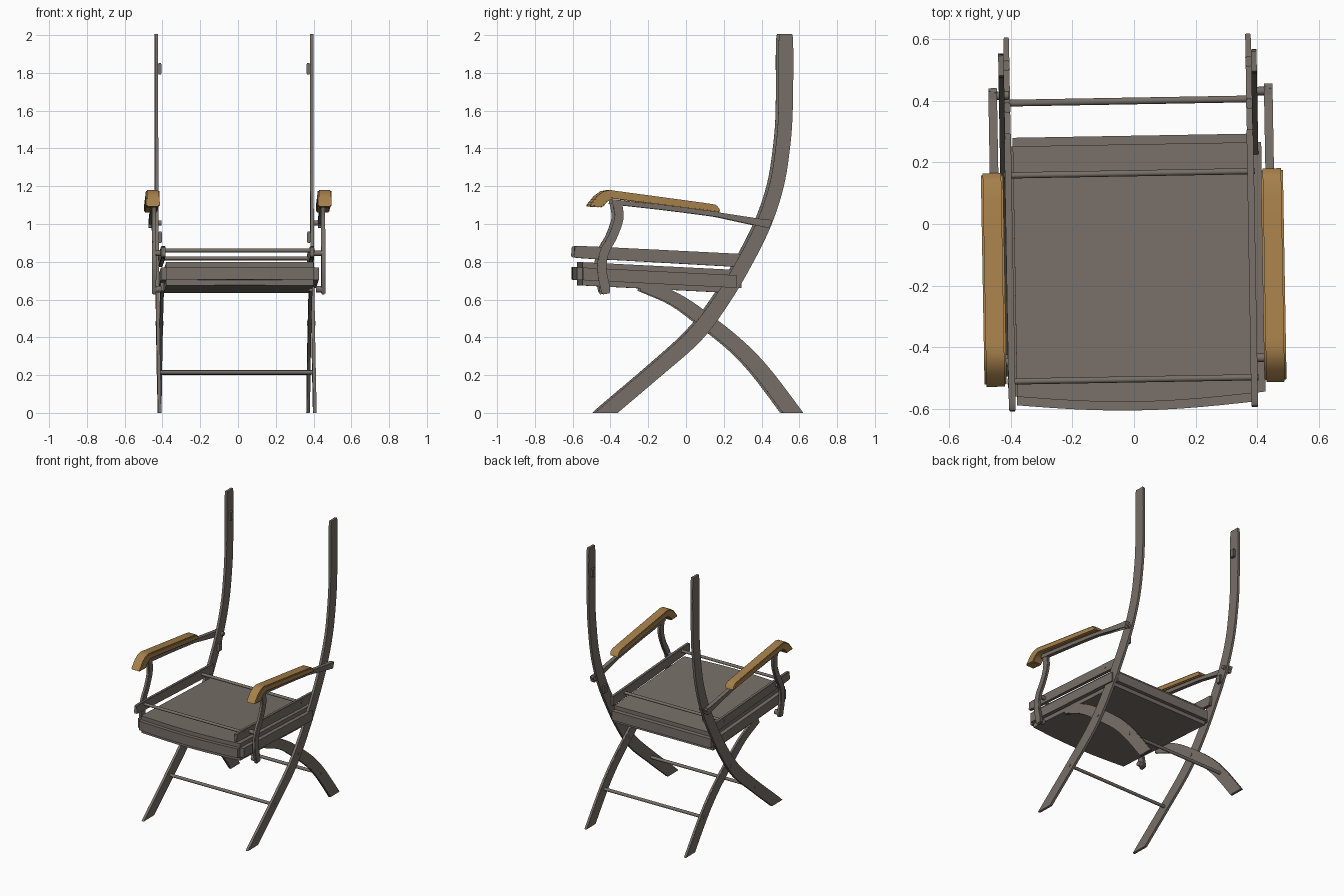
import bpy, bmesh, math
from mathutils import Matrix, Vector

old = bpy.data.objects.get("Cube")
if old:
    bpy.data.objects.remove(old, do_unlink=True)


def material(name, rgb):
    m = bpy.data.materials.new(name)
    m.use_nodes = True
    m.diffuse_color = (*rgb, 1)
    m.node_tree.nodes["Principled BSDF"].inputs["Base Color"].default_value = (*rgb, 1)
    return m


GREY = material("warm grey", (0.185, 0.16, 0.138))
WOOD = material("golden wood", (0.38, 0.215, 0.07))
TURN = Matrix.Rotation(math.radians(1), 4, 'Z')   # the whole chair stands slightly turned
FRAME_X, ARM_X = -0.012, -0.004                   # small sideways offsets


def finish(name, bm, mat, bevel=0.0, segments=2):
    """Round sharp edges, turn the part and make it an object."""
    bmesh.ops.recalc_face_normals(bm, faces=bm.faces)
    if bevel:
        sharp = [e for e in bm.edges if e.calc_face_angle(0) > math.radians(35)]
        bmesh.ops.bevel(bm, geom=sharp, offset=bevel, segments=segments,
                        affect='EDGES', clamp_overlap=True)
    bmesh.ops.transform(bm, matrix=TURN, verts=bm.verts)
    me = bpy.data.meshes.new(name)
    bm.to_mesh(me)
    bm.free()
    me.materials.append(mat)
    ob = bpy.data.objects.new(name, me)
    bpy.context.collection.objects.link(ob)
    bpy.ops.object.select_all(action='DESELECT')
    ob.select_set(True)
    bpy.context.view_layer.objects.active = ob
    bpy.ops.object.shade_smooth_by_angle(angle=math.radians(40))
    return ob


def smooth_path(pts, steps=5):
    """Catmull-Rom through (y, z, width) points."""
    p = [Vector(q) for q in pts]
    p = [2 * p[0] - p[1]] + p + [2 * p[-1] - p[-2]]
    out = []
    for a, b, c, d in zip(p, p[1:], p[2:], p[3:]):
        for i in range(steps):
            t = i / steps
            out.append(0.5 * (2 * b + (c - a) * t + (2 * a - 5 * b + 4 * c - d) * t * t
                              + (3 * b - a - 3 * c + d) * t ** 3))
    return out + [p[-2]]


def ribbon_outline(pts, steps=5):
    """Closed side outline of a bar that follows a path."""
    path = smooth_path(pts, steps)
    left, right = [], []
    for i, q in enumerate(path):
        t = path[min(i + 1, len(path) - 1)] - path[max(i - 1, 0)]
        n = Vector((-t.y, t.x)).normalized() * q.z / 2
        left.append((q.x + n.x, q.y + n.y))
        right.append((q.x - n.x, q.y - n.y))
    return left + right[::-1]


def plate(outline, x0, x1):
    """Side outline extruded across x."""
    bm = bmesh.new()
    f = bm.faces.new([bm.verts.new((x0, y, z)) for y, z in outline])
    ext = bmesh.ops.extrude_face_region(bm, geom=[f])["geom"]
    bmesh.ops.translate(bm, vec=(x1 - x0, 0, 0),
                        verts=[v for v in ext if isinstance(v, bmesh.types.BMVert)])
    return bm


def pair(name, outline, inner, outer, offset, mat=GREY, bevel=0.004, ground=False):
    """The same plate on the left and right."""
    for label, s in (("left", 1), ("right", -1)):
        bm = plate(outline, s * inner + offset, s * outer + offset)
        if ground:   # cut the foot flat on the floor
            geom = bm.verts[:] + bm.edges[:] + bm.faces[:]
            cut = bmesh.ops.bisect_plane(bm, geom=geom, plane_co=(0, 0, 0),
                                         plane_no=(0, 0, -1), clear_outer=True)
            edges = [e for e in cut["geom_cut"] if isinstance(e, bmesh.types.BMEdge)]
            bmesh.ops.holes_fill(bm, edges=edges)
        finish(f"{label}_{name}", bm, mat, bevel)


def rod(name, x0, x1, y, z, r):
    bm = bmesh.new()
    m = Matrix.Translation(((x0 + x1) / 2, y, z)) @ Matrix.Rotation(math.pi / 2, 4, 'Y')
    bmesh.ops.create_cone(bm, cap_ends=True, segments=16, radius1=r, radius2=r,
                          depth=x1 - x0, matrix=m)
    finish(name, bm, GREY)


def pins(name, inner, outer, offset, y, z, r):
    for label, s in (("left", 1), ("right", -1)):
        a, b = sorted((s * inner, s * outer))
        rod(f"{label}_{name}", a + offset, b + offset, y, z, r)


def block(y, z, w, h):
    return [(y - w / 2, z - h / 2), (y + w / 2, z - h / 2),
            (y + w / 2, z + h / 2), (y - w / 2, z + h / 2)]


# Tall curved posts running from the front feet to the top of the back
post = [(-0.49, -0.06, .08), (-0.43, 0, .08), (-0.175, 0.217, .08), (0.04, 0.41, .085),
        (0.185, 0.6, .082), (0.305, 0.8, .08), (0.405, 1.0, .078), (0.472, 1.2, .076),
        (0.505, 1.4, .076), (0.52, 1.6, .076), (0.522, 1.97, .076), (0.522, 2.0, .04)]
pair("back_post", ribbon_outline(post), 0.402, 0.42, FRAME_X, ground=True)

# Crossing legs that sweep to the rear feet
leg = [(-0.24, 0.675, .06), (-0.06, 0.6, .07), (0.11, 0.48, .078),
       (0.27, 0.35, .08), (0.40, 0.212, .085), (0.56, 0, .088), (0.605, -0.065, .088)]
pair("rear_leg", ribbon_outline(leg), 0.384, 0.402, FRAME_X, ground=True)

# Seat side rails with rounded front ends
rail = [(-0.592, 0.853, .03), (-0.575, 0.852, .062), (-0.3, 0.838, .066),
        (0.0, 0.822, .068), (0.30, 0.806, .07)]
pair("seat_rail", ribbon_outline(rail), 0.383, 0.405, FRAME_X)

# Cross rods between the two sides
for name, half, y, z, r in (("front_stretcher", .423, -0.175, 0.215, .011),
                            ("rear_stretcher", .405, 0.40, 0.212, .011),
                            ("front_seat_rod", .408, -0.505, 0.86, .01),
                            ("rear_seat_rod", .408, 0.165, 0.818, .01)):
    rod(name, FRAME_X - half, FRAME_X + half, y, z, r)
pins("cross_pivot", 0.38, 0.423, FRAME_X, 0.11, 0.475, .012)

# Small catches on the inner faces of the posts
pair("upper_catch", block(0.522, 1.822, .035, .06), 0.383, 0.404, FRAME_X)
pair("lower_catch", block(0.385, 0.93, .035, .06), 0.383, 0.404, FRAME_X)

# Seat cushion: slightly bowed front, sloping down to the back
bm = bmesh.new()
W = 0.418
plan = [(W, 0.287), (-W, 0.287)]
plan += [(-W + 2 * W * i / 12, -0.58 - 0.026 * math.sin(math.pi * i / 12)) for i in range(13)]
face = bm.faces.new([bm.verts.new((x, y, 0.647)) for x, y in plan])
top = bmesh.ops.extrude_face_region(bm, geom=[face])["geom"]
bmesh.ops.translate(bm, vec=(0, 0, 0.123),
                    verts=[v for v in top if isinstance(v, bmesh.types.BMVert)])
for v in bm.verts:
    v.co.z -= 0.05 * v.co.y
finish("seat_cushion", bm, GREY, 0.028, 4)

# Wooden armrests with drooping front ends
arm = [(-0.525, 1.093), (-0.48, 1.148), (-0.445, 1.173), (-0.41, 1.18), (-0.37, 1.174),
       (0.08, 1.113), (0.145, 1.103), (0.165, 1.09), (0.175, 1.06), (-0.36, 1.131),
       (-0.40, 1.134), (-0.425, 1.118), (-0.45, 1.088)]
pair("armrest", arm, 0.419, 0.491, ARM_X, WOOD, 0.006)

# Thin metal bars under the armrests, pinned to the posts
bar = [(-0.40, 1.118, .026), (0.0, 1.072, .026), (0.41, 1.012, .024),
       (0.425, 1.005, .045), (0.44, 0.998, .045)]
pair("arm_bar", ribbon_outline(bar, 3), 0.434, 0.462, ARM_X, bevel=0.003)
pins("arm_pin", 0.395, 0.45, ARM_X, 0.425, 1.005, .014)

# Curved arm supports and their fixings
support = [(-0.372, 1.115, .05), (-0.363, 1.03, .048), (-0.395, 0.935, .046),
           (-0.44, 0.85, .048), (-0.453, 0.76, .05), (-0.435, 0.66, .05), (-0.43, 0.63, .04)]
pair("arm_support", ribbon_outline(support), 0.437, 0.459, ARM_X)
pins("support_pin", 0.39, 0.445, ARM_X, -0.442, 0.845, .014)
pins("support_foot_pin", 0.41, 0.445, ARM_X, -0.435, 0.655, .018)
